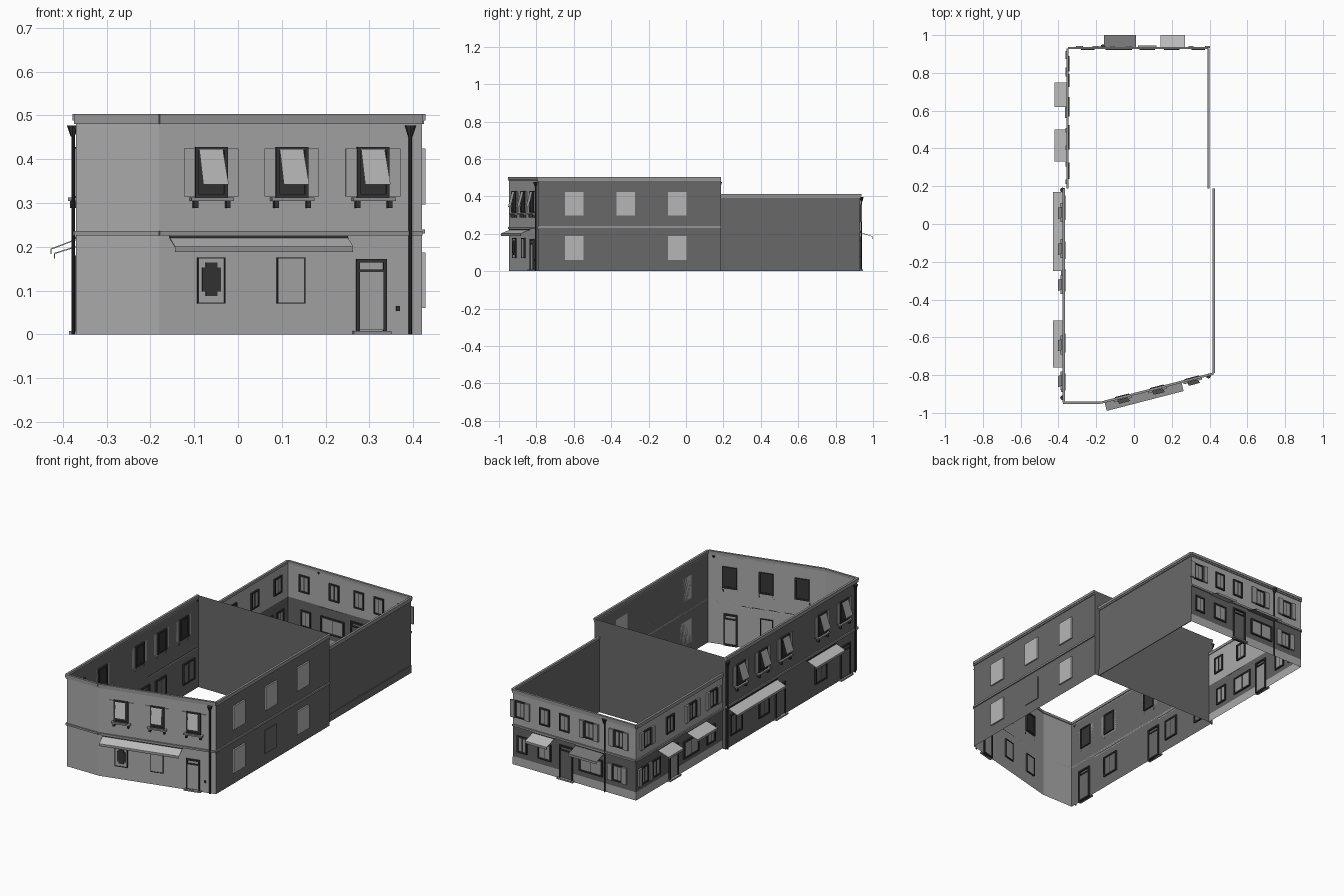
import bpy, bmesh, math
from mathutils import Vector, Matrix

if "Cube" in bpy.data.objects:
    bpy.data.objects.remove(bpy.data.objects["Cube"])


def mat(name, v):
    m = bpy.data.materials.new(name)
    m.diffuse_color = (v, v, v, 1)
    m.use_nodes = True
    m.node_tree.nodes["Principled BSDF"].inputs["Base Color"].default_value = m.diffuse_color
    return m


M = {
    "plaster": mat("light_plaster", 0.40),
    "side": mat("dark_plaster", 0.14),
    "dado": mat("dado_grey", 0.12),
    "trim": mat("trim_grey", 0.30),
    "dark": mat("dark_frame", 0.035),
    "panel": mat("pale_panel", 0.47),
    "shutter": mat("shutter_grey", 0.33),
    "awning": mat("awning_cloth", 0.50),
    "awning2": mat("dark_awning_cloth", 0.18),
}
parts = {}


def part(name, m):
    """One bmesh per named part."""
    if name not in parts:
        parts[name] = (bmesh.new(), M[m])
    return parts[name][0]


class Facade:
    """A wall plane: u runs along it, d points outward, z is up."""

    def __init__(self, name, origin, direction):
        self.name = name
        self.o = Vector((*origin, 0))
        self.u = Vector((*direction, 0)).normalized()
        self.n = Vector((self.u.y, -self.u.x, 0))

    def pt(self, u, d, z):
        return self.o + self.u * u + self.n * d + Vector((0, 0, z))

    def box(self, name, m, u0, u1, d0, d1, z0, z1, slope=0.0):
        """Box in wall coordinates; slope drops the outer side."""
        bm = part(self.name + "_" + name, m)
        v = [bm.verts.new(self.pt(u, d, z - (slope if d == d1 else 0)))
             for z in (z0, z1) for u, d in ((u0, d0), (u0, d1), (u1, d1), (u1, d0))]
        for f in ((3, 2, 1, 0), (4, 5, 6, 7), (0, 1, 5, 4), (1, 2, 6, 5), (2, 3, 7, 6), (3, 0, 4, 7)):
            bm.faces.new([v[i] for i in f])

    def wall(self, name, m, u0, u1, z0, z1):
        bm = part(name, m)
        bm.faces.new([bm.verts.new(self.pt(u, 0, z))
                      for u, z in ((u0, z0), (u1, z0), (u1, z1), (u0, z1))])

    def frame(self, u, w, z0, z1, t=0.008, m="dark", depth=0.008):
        """Surround seen from both sides of the wall."""
        a, b = u - w / 2, u + w / 2
        for r in ((a, a + t, z0, z1), (b - t, b, z0, z1), (a + t, b - t, z1 - t, z1), (a + t, b - t, z0, z0 + t)):
            self.box("window_frames", m, r[0], r[1], -depth, depth, r[2], r[3])

    def sill(self, u, w, z):
        self.box("sills", "trim", u - w / 2, u + w / 2, 0, 0.018, z - 0.008, z)
        for s in (-1, 1):
            c = u + s * w * 0.38
            self.box("sill_brackets", "dark", c - 0.005, c + 0.005, 0, 0.014, z - 0.024, z - 0.008)

    def hung_window(self, u):
        """Upper window with a shutter propped out at the bottom."""
        w = 0.076
        self.frame(u, w, 0.312, 0.428)
        self.box("glass", "dark", u - w / 2, u + w / 2, -0.004, 0.004, 0.312, 0.428)
        self.sill(u, 0.1, 0.312)
        bm = part(self.name + "_propped_shutters", "panel")
        q = [(u - 0.03, 0.010, 0.422), (u + 0.026, 0.010, 0.422), (u + 0.034, 0.032, 0.342), (u - 0.026, 0.032, 0.342)]
        bm.faces.new([bm.verts.new(self.pt(*p)) for p in q])
        for s in (-1, 1):
            c = u + s * 0.051
            self.box("side_shutters", "plaster" if self.name == "front" else "shutter",
                     c - 0.013, c + 0.013, 0, 0.004, 0.315, 0.425)

    def window(self, u, w, z0, z1, m="shutter", leaves=False):
        self.frame(u, w, z0, z1)
        self.box("window_panels", m, u - w / 2 + 0.008, u + w / 2 - 0.008, -0.004, 0.004, z0 + 0.008, z1 - 0.008)
        self.box("window_bars", "dark", u - 0.002, u + 0.002, -0.005, 0.005, z0, z1)
        if leaves:
            for s in (-1, 1):
                c = u + s * (w / 2 + 0.014)
                self.box("open_leaves", "shutter", c - 0.013, c + 0.013, 0.002, 0.012, z0, z1)

    def door(self, u, w, h, m="shutter"):
        self.frame(u, w, 0, h)
        self.box("door_leaf", m, u - w / 2 + 0.008, u + w / 2 - 0.008, -0.004, 0.004, 0.01, h - 0.028)
        self.box("door_head", "dark", u - w / 2, u + w / 2, -0.007, 0.007, h - 0.03, h - 0.024)
        self.box("step", "trim", u - w / 2 - 0.008, u + w / 2 + 0.008, 0, 0.016, 0, 0.008)

    def awning(self, u0, u1, z, out, m="awning", name="awning"):
        self.box(name, m, u0, u1, 0, out, z, z + 0.003, 0.022)
        self.box(name + "_valance", "trim", u0, u1, out - 0.002, out, z - 0.032, z - 0.02)
        self.box("awning_rail", "dark", u0, u1, 0, 0.006, z, z + 0.008)

    def courses(self, u0, u1, top, mid):
        """Stepped cornice and string course."""
        if top:
            self.box("cornice", "trim", u0, u1, 0, 0.005, top - 0.022, top - 0.014)
            self.box("cornice", "trim", u0, u1, -0.004, 0.008, top - 0.014, top)
        if mid:
            self.box("string_course", "trim", u0, u1, 0, 0.007, mid - 0.006, mid + 0.004)

    def pipe(self, u, h):
        bm = part("downpipes", "dark")
        r = bmesh.ops.create_cone(bm, cap_ends=True, segments=8, radius1=0.004, radius2=0.004, depth=h)
        bmesh.ops.translate(bm, verts=r["verts"], vec=self.pt(u, 0.006, h / 2))
        r = bmesh.ops.create_cone(bm, cap_ends=True, segments=8, radius1=0.005, radius2=0.013, depth=0.025)
        bmesh.ops.translate(bm, verts=r["verts"], vec=self.pt(u, 0.008, h))


H, HB = 0.50, 0.408
K = math.hypot(0.6, 0.155) / 0.6        # slanted length per unit of x
front = Facade("front", (0, -0.8985), (0.6, 0.155))
corner = Facade("front_corner", (0, -0.944), (1, 0))
left = Facade("left", (-0.37, 0), (0, -1))
right = Facade("right", (0.42, 0), (0, 1))
party = Facade("party", (0, 0.187), (-1, 0))
rear_left = Facade("rear_left", (-0.35, 0), (0, -1))
rear_right = Facade("rear_right", (0.392, 0), (0, 1))
back = Facade("back", (0, 0.93), (-1, 0))

# Open-topped shell of the tall front block
front.wall("front_wall", "plaster", -0.18 * K, 0.42 * K, 0, H)
corner.wall("front_corner_wall", "plaster", -0.37, -0.18, 0, H)
left.wall("left_wall", "side", -0.187, 0.944, 0, H)
right.wall("right_wall", "side", -0.79, 0.187, 0, H)
party.wall("party_wall", "side", -0.42, 0.37, 0, H)
front.courses(-0.18 * K, 0.42 * K, 0.503, 0.232)
corner.courses(-0.375, -0.18, 0.503, 0.232)
left.courses(-0.187, 0.944, 0.503, 0.232)
right.courses(-0.79, 0.187, 0.503, 0.236)

# Lower rear block: pale plinth, dark ground floor, pale upper floor
for f, a, b in ((rear_left, -0.93, -0.187), (back, -0.392, 0.35)):
    f.wall("rear_plinth", "plaster", a, b, 0, 0.045)
    f.wall("rear_dado", "dado", a, b, 0.045, 0.215)
    f.wall("rear_upper_wall", "plaster", a, b, 0.215, HB)
    f.courses(a, b, 0.412, 0.217)
rear_right.wall("rear_right_wall", "side", 0.187, 0.93, 0, HB)
rear_right.box("plinth", "side", 0.187, 0.93, 0, 0.004, 0, 0.04)
rear_right.courses(0.187, 0.93, 0.412, 0)

# Front facade: three hung windows, two shop windows, door and awning
for x in (-0.062, 0.122, 0.308):
    front.hung_window(x * K)
for x in (-0.062, 0.12):
    front.frame(x * K, 0.066, 0.07, 0.176, 0.003)
    front.box("shop_panels", "plaster", x * K - 0.03, x * K + 0.03, -0.004, 0.005, 0.073, 0.173)
u = -0.062 * K
front.box("grille", "dark", u - 0.022, u + 0.022, 0, 0.008, 0.098, 0.153)
front.box("grille", "dark", u - 0.014, u + 0.014, 0, 0.008, 0.087, 0.164)
front.door(0.304 * K, 0.072, 0.172, "plaster")
front.box("letter_plate", "dark", 0.361 * K, 0.369 * K, 0, 0.005, 0.053, 0.065)
front.awning(-0.157 * K, 0.25 * K, 0.22, 0.052)
front.pipe(0.392 * K, 0.465)

# Left facade of the front block
for y in (0.06, -0.13, -0.32, -0.64, -0.83):
    left.hung_window(-y)
for y, w in ((0.1, 0.1), (-0.14, 0.09), (-0.63, 0.1)):
    left.window(-y, w, 0.06, 0.175, "side")
for y in (-0.28, -0.84):
    left.door(-y, 0.085, 0.18, "side")
left.awning(-0.17, 0.25, 0.215, 0.058)
left.awning(0.51, 0.76, 0.215, 0.058)
left.pipe(0.92, 0.465)
left.pipe(-0.18, 0.465)

# Right facade: blocked windows as plain plates
for y in (-0.597, -0.322, -0.047):
    right.box("blind_windows", "panel", y - 0.05, y + 0.05, 0, 0.008, 0.297, 0.424)
    if y == -0.322:
        right.box("bricked_window", "side", y - 0.05, y + 0.05, 0, 0.004, 0.06, 0.187)
    else:
        right.box("blind_windows", "panel", y - 0.05, y + 0.05, 0, 0.008, 0.06, 0.187)

# Rear block, left side
for y in (0.84, 0.64, 0.45, 0.27):
    rear_left.window(-y, 0.065, 0.262, 0.355, leaves=y != 0.64)
for y, w in ((0.29, 0.07), (0.46, 0.13), (0.76, 0.07), (0.86, 0.06)):
    rear_left.window(-y, w, 0.07, 0.165, "shutter", leaves=y == 0.86)
rear_left.door(-0.61, 0.08, 0.18, "trim")
rear_left.awning(-0.5, -0.33, 0.205, 0.07)
rear_left.awning(-0.75, -0.62, 0.205, 0.07)

# Rear block, back side
for x in (0.345, 0.2, 0.08, -0.07, -0.25):
    back.window(-x, 0.06, 0.262, 0.355, leaves=x in (0.345, -0.07, -0.25))
for x, w in ((0.335, 0.06), (0.2, 0.08), (-0.08, 0.14), (-0.24, 0.06)):
    back.window(-x, w, 0.075, 0.165, "shutter", leaves=x == -0.24)
back.door(-0.07, 0.08, 0.185, "dado")
back.awning(-0.27, -0.14, 0.205, 0.07)
back.awning(-0.01, 0.16, 0.205, 0.07, "awning2", "wide_awning")
back.pipe(0.165, 0.385)

# Turn each part into an object
for name, (bm, m) in parts.items():
    me = bpy.data.meshes.new(name)
    if "wall" not in name and "rear_plinth" != name and "rear_dado" != name:
        bmesh.ops.recalc_face_normals(bm, faces=bm.faces)
    bm.to_mesh(me)
    bm.free()
    me.materials.append(m)
    bpy.context.collection.objects.link(bpy.data.objects.new(name, me))
